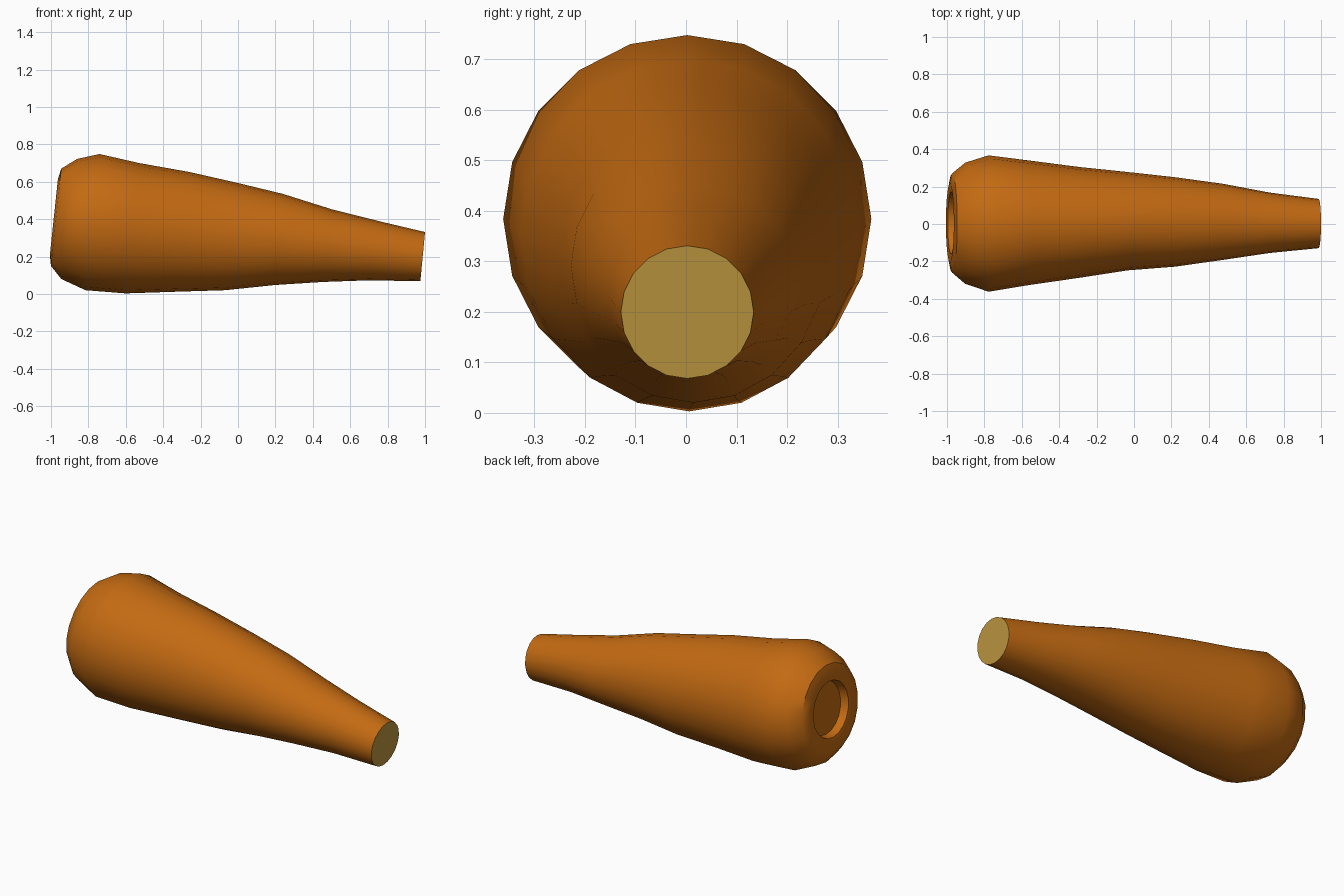
import bpy, bmesh, math
from mathutils import Vector

if "Cube" in bpy.data.objects:
    bpy.data.objects.remove(bpy.data.objects["Cube"])

SIDES = 20

def material(name, color):
    m = bpy.data.materials.new(name)
    m.diffuse_color = color
    m.use_nodes = True
    m.node_tree.nodes["Principled BSDF"].inputs["Base Color"].default_value = m.diffuse_color
    return m

# Tilted cross-sections: top x, top z, bottom x, bottom z, y max, y min
sections = [
    (-0.945, 0.670, -1.000, 0.150, 0.270, -0.260),
    (-0.860, 0.722, -0.945, 0.080, 0.328, -0.320),
    (-0.740, 0.748, -0.815, 0.020, 0.367, -0.362),
    (-0.530, 0.700, -0.600, 0.003, 0.340, -0.327),
    (-0.260, 0.652, -0.330, 0.012, 0.305, -0.288),
    (0.000, 0.593, -0.070, 0.020, 0.278, -0.248),
    (0.240, 0.535, 0.200, 0.048, 0.250, -0.228),
    (0.500, 0.453, 0.450, 0.064, 0.215, -0.192),
    (0.750, 0.390, 0.700, 0.073, 0.168, -0.155),
    (1.000, 0.331, 0.975, 0.068, 0.134, -0.129),
]

def section_axes(s):
    top, bottom = Vector((s[0], s[4], s[1])), Vector((s[2], s[5], s[3]))
    up = (top - bottom) / 2
    up.y = 0
    return (top + bottom) / 2, up, Vector((0, (s[4] - s[5]) / 2, 0))

bm = bmesh.new()

def add_ring(center, up, side):
    angles = [2 * math.pi * i / SIDES for i in range(SIDES)]
    return [bm.verts.new(center + up * math.cos(a) + side * math.sin(a)) for a in angles]

# Crown recess, from its floor out to the lip
center, up, side = section_axes(sections[0])
axis = Vector((0.994, 0, -0.105))
rings = [add_ring(center + axis * depth, up * f, side * f)
         for f, depth in ((0.59, 0.04), (0.63, -0.006), (0.78, -0.012))]

# Tapering root
rings += [add_ring(*section_axes(s)) for s in sections]
for a, b in zip(rings, rings[1:]):
    for i in range(SIDES):
        j = (i + 1) % SIDES
        bm.faces.new((a[i], a[j], b[j], b[i]))
bm.faces.new(rings[0])
# Cut tip
tip = bm.faces.new(rings[-1])
tip.material_index = 1
bmesh.ops.recalc_face_normals(bm, faces=bm.faces)

mesh = bpy.data.meshes.new("carrot")
bm.to_mesh(mesh)
bm.free()
mesh.materials.append(material("orange skin", (0.55, 0.145, 0.006, 1)))
mesh.materials.append(material("cut core", (0.50, 0.30, 0.05, 1)))
carrot = bpy.data.objects.new("carrot", mesh)
bpy.context.collection.objects.link(carrot)
bpy.context.view_layer.objects.active = carrot
carrot.select_set(True)
bpy.ops.object.shade_smooth_by_angle(angle=math.radians(40))
